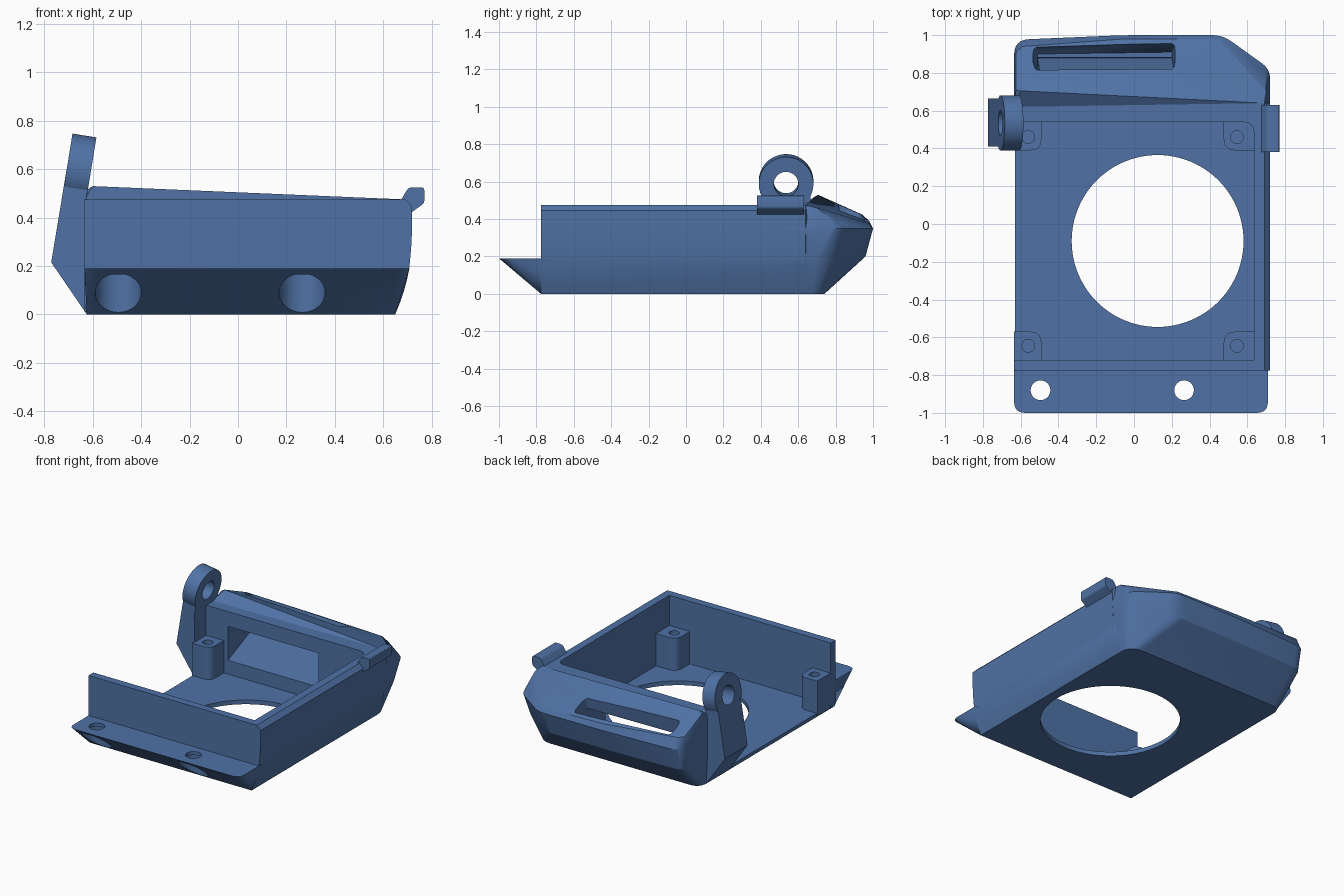
import bpy, bmesh, math
from mathutils import Matrix, Vector

if "Cube" in bpy.data.objects:
    bpy.data.objects.remove(bpy.data.objects["Cube"])

blue = bpy.data.materials.new("steel blue")
blue.diffuse_color = (0.08, 0.17, 0.38, 1)
blue.use_nodes = True
blue.node_tree.nodes["Principled BSDF"].inputs["Base Color"].default_value = blue.diffuse_color


def finish(name, bm):
    bmesh.ops.recalc_face_normals(bm, faces=bm.faces)
    me = bpy.data.meshes.new(name)
    bm.to_mesh(me)
    bm.free()
    me.materials.append(blue)
    ob = bpy.data.objects.new(name, me)
    bpy.context.collection.objects.link(ob)
    return ob


def hull(name, pts):
    bm = bmesh.new()
    for p in pts:
        bm.verts.new(p)
    res = bmesh.ops.convex_hull(bm, input=bm.verts)
    junk = {g for g in res["geom_interior"] + res["geom_unused"] if isinstance(g, bmesh.types.BMVert)}
    bmesh.ops.delete(bm, geom=list(junk), context='VERTS')
    bmesh.ops.dissolve_limit(bm, angle_limit=0.01, verts=bm.verts, edges=bm.edges)
    return finish(name, bm)


def prism(name, outline, lo, hi, axis='Z'):
    """Extrude an outline: (x, y) along Z, or (x, z) along Y."""
    bm = bmesh.new()
    put = (lambda p, h: (p[0], p[1], h)) if axis == 'Z' else (lambda p, h: (p[0], h, p[1]))
    a = [bm.verts.new(put(p, lo)) for p in outline]
    b = [bm.verts.new(put(p, hi)) for p in outline]
    bm.faces.new(a)
    bm.faces.new(b)
    n = len(a)
    for i in range(n):
        bm.faces.new((a[i], a[(i + 1) % n], b[(i + 1) % n], b[i]))
    return finish(name, bm)


def rounded(corners, steps=6):
    """Outline from (x, y, radius) corners; radius 0 stays sharp."""
    out, n = [], len(corners)
    for i, (x, y, r) in enumerate(corners):
        p = Vector((x, y))
        if r == 0:
            out.append((x, y))
            continue
        a = p + (Vector(corners[i - 1][:2]) - p).normalized() * r
        b = p + (Vector(corners[(i + 1) % n][:2]) - p).normalized() * r
        for k in range(steps + 1):
            t = k / steps
            q = a * (1 - t) ** 2 + p * 2 * t * (1 - t) + b * t * t
            out.append((q.x, q.y))
    return out


def cylinder(name, center, r, depth, rot=None, seg=48):
    bm = bmesh.new()
    m = Matrix.Translation(center) @ (rot or Matrix())
    bmesh.ops.create_cone(bm, cap_ends=True, segments=seg, radius1=r, radius2=r, depth=depth, matrix=m)
    return finish(name, bm)


def boolean(ob, other, op='DIFFERENCE'):
    mod = ob.modifiers.new("bool", 'BOOLEAN')
    mod.operation, mod.solver, mod.object = op, 'EXACT', other
    bpy.context.view_layer.objects.active = ob
    bpy.ops.object.modifier_apply(modifier=mod.name)
    bpy.data.objects.remove(other)


def ring(z, corners):
    return [(x, y, z) for x, y in rounded(corners)]


# Shell: bulging right wall, straight left side, flared back
wall = [(0, .65), (.05, .67), (.1, .687), (.15, .70), (.2, .709), (.28, .716), (.36, .72), (.445, .72), (.475, .69)]
pts = []
for z, x in wall:
    for y in (-.775, .64):
        pts += [(x, y, z), (-.635 if z else -.625, y, z)]
low = ring(0, [(-.625, .6, 0), (-.625, .74, .08), (.65, .74, .10), (.65, .6, 0)])
mid = ring(.2, [(-.635, .6, 0), (-.635, .945, .08), (-.05, .96, .1), (.44, .96, .06), (.709, .77, .08), (.709, .6, 0)])
brim = ring(.35, [(-.635, .6, 0), (-.635, .975, .08), (-.05, 1, .1), (.47, 1, .06), (.72, .82, .05), (.72, .6, 0)])
body = hull("housing", pts + low)

# Raised back hood with a ridge that is highest on the left
hood_top = [(-.60, .705, .53), (-.625, .71, .515), (-.05, .705, .477), (.69, .64, .475), (-.635, .62, .475),
            (.70, .70, .46), (.70, .80, .385), (-.59, .94, .425), (-.625, .91, .425), (-.05, .98, .39), (.45, .98, .375)]
boolean(body, hull("hood", low + mid + brim + hood_top), 'UNION')

# Front mounting ledge with sloped underside
ledge = [(x, y, .19) for x, y in rounded([(-.635, -.74, 0), (-.635, -1, .06), (.709, -1, .06), (.709, -.74, 0)])]
ledge += [(-.625, -.775, 0), (.65, -.775, 0), (.65, -.74, 0), (-.625, -.74, 0), (.687, -.775, .1), (.687, -.74, .1)]
boolean(body, hull("ledge", ledge), 'UNION')

# Tray opening, open on the left side
tray = rounded([(-.9, -.72, 0), (.635, -.72, 0), (.635, .54, .06), (-.9, .54, 0)])
boolean(body, prism("tray_cut", tray, .03, .9))
boolean(body, cylinder("floor_hole", (.125, -.09, 0), .455, .3, seg=96))

# Air duct from the tray to the top slot
duct = [(x, .5, z) for x in (-.45, .26) for z in (.12, .37)]
duct += [(x, y, z) for x in (-.51, .2) for y, z in ((.80, .37), (.90, .36), (.88, .2))]
boolean(body, hull("duct_cut", duct))
slot = [(x, y, .22) for x, y in ((-.51, .78), (.2, .79), (.2, .91), (-.51, .90))]
slot += ring(.45, [(-.535, .835, .03), (.22, .845, .03), (.22, .97, .03), (-.535, .94, .03)])
slot += ring(.62, [(-.535, .835, .03), (.22, .845, .03), (.22, .97, .03), (-.535, .94, .03)])
boolean(body, hull("slot_cut", slot))

# Ledge bolt holes with counterbores from below
for x in (-.495, .265):
    boolean(body, cylinder("bolt_cut", (x, -.88, .2), .052, .4))
    boolean(body, cylinder("bore_cut", (x, -.88, .065), .095, .2))

# Screw bosses in the tray corners
for sx, wx, ix in ((-1, -.635, -.49), (1, .637, .475)):
    for wy, iy, hy in ((-.722, -.57, -.645), (.542, .39, .46)):
        outline = rounded([(wx, wy, 0), (ix, wy, 0), (ix, iy, .06), (wx, iy, 0)])
        boss = prism("screw_boss", outline, .01, .26)
        boolean(boss, cylinder("screw_cut", (-.56 if sx < 0 else .545, hy, .26), .034, .3, seg=24))

# Leaning hinge arm with eyelet on the left
tilt = math.radians(9.2)
axis = Matrix.Rotation(math.pi / 2 + tilt, 4, 'Y')
arm = prism("hinge_arm", [(-.625, 0), (-.772, .215), (-.709, .595), (-.608, .595), (-.632, .45)], .41, .665, 'Y')
boolean(arm, cylinder("eyelet", (-.658, .535, .595), .146, .10, axis, 64), 'UNION')
boolean(arm, cylinder("eyelet_cut", (-.658, .535, .595), .066, .4, axis, 32))

# Latch tab on the right rim
tab = prism("latch_tab", rounded([(.66, .45, 0), (.705, .525, .015), (.77, .525, .012), (.77, .46, .01), (.715, .42, 0)], 3),
            .38, .63, 'Y')

for ob in list(bpy.context.scene.objects):
    bpy.ops.object.select_all(action='DESELECT')
    ob.select_set(True)
    bpy.context.view_layer.objects.active = ob
    bpy.ops.object.shade_smooth_by_angle(angle=math.radians(25))
